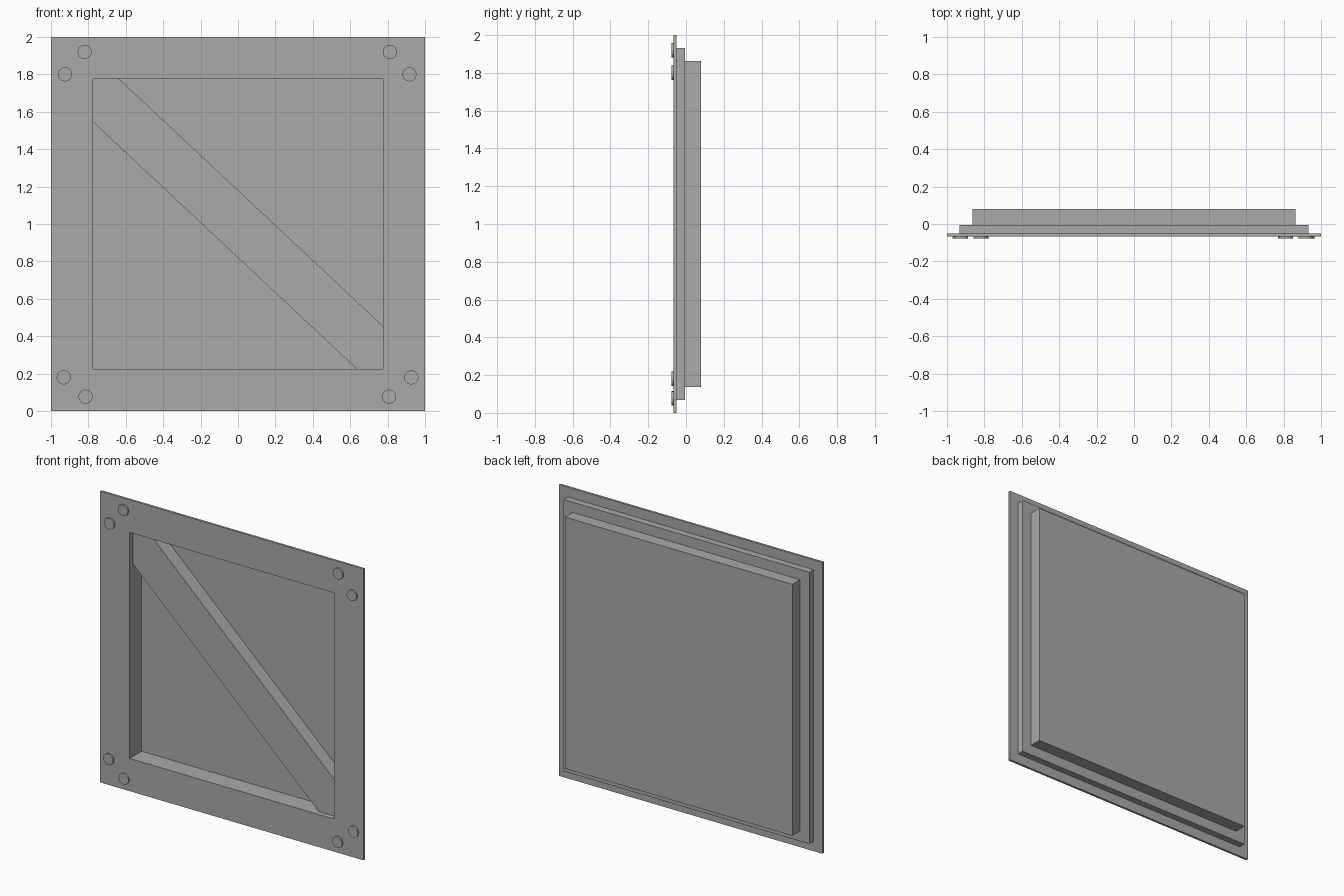
import bpy
import bmesh
from mathutils import Vector

if "Cube" in bpy.data.objects:
    bpy.data.objects.remove(bpy.data.objects["Cube"], do_unlink=True)

grey = bpy.data.materials.new("plain_grey")
grey.use_nodes = True
grey.diffuse_color = (0.4, 0.4, 0.4, 1)
grey.node_tree.nodes["Principled BSDF"].inputs["Base Color"].default_value = (0.4, 0.4, 0.4, 1)

MID_Z = 1.0        # height of the panel centre
OPENING = 0.776    # half size of the front opening
FRONT = -0.067     # front face of the flange
FLOOR = 0.063      # bottom of the recess


def finish(name, bm):
    """Turn a bmesh into a named grey object with outward normals."""
    bmesh.ops.recalc_face_normals(bm, faces=bm.faces)
    mesh = bpy.data.meshes.new(name)
    bm.to_mesh(mesh)
    bm.free()
    mesh.materials.append(grey)
    obj = bpy.data.objects.new(name, mesh)
    bpy.context.collection.objects.link(obj)
    return obj


def square_loft(name, steps):
    """Join square rings given as (half size, y) and cap both ends."""
    bm = bmesh.new()
    rings = [[bm.verts.new((sx * h, y, MID_Z + sz * h))
              for sx, sz in ((-1, -1), (1, -1), (1, 1), (-1, 1))]
             for h, y in steps]
    for a, b in zip(rings, rings[1:]):
        for i in range(4):
            j = (i + 1) % 4
            bm.faces.new((a[i], a[j], b[j], b[i]))
    bm.faces.new(rings[0])
    bm.faces.new(rings[-1])
    return finish(name, bm)


def prism(name, outline, y_front, y_back):
    """Extrude an (x, z) outline from front to back."""
    bm = bmesh.new()
    face = bm.faces.new([bm.verts.new((x, y_front, z)) for x, z in outline])
    out = bmesh.ops.extrude_face_region(bm, geom=[face], use_keep_orig=True)
    moved = [v for v in out["geom"] if isinstance(v, bmesh.types.BMVert)]
    bmesh.ops.translate(bm, verts=moved, vec=Vector((0, y_back - y_front, 0)))
    return finish(name, bm)


# Stepped housing: recess, front flange, collar and rear pan
square_loft("panel_housing", [
    (OPENING, FLOOR), (OPENING, FRONT),
    (1.0, FRONT), (1.0, -0.051),
    (0.933, -0.051), (0.933, -0.005),
    (0.863, -0.005), (0.863, 0.079),
])

# Diagonal brace, trimmed to the recess corners
cut = 0.636
half = [(-OPENING, MID_Z + OPENING), (-cut, MID_Z + OPENING), (OPENING, MID_Z - 0.546)]
other_half = [(-x, 2 * MID_Z - z) for x, z in half]
prism("diagonal_brace", half + other_half, -0.032, FLOOR)

# Bolt heads, two near each corner
bolts = {
    "upper_right": [(-0.82, 1.92), (-0.925, 1.8)],
    "upper_left": [(0.812, 1.92), (0.917, 1.8)],
    "lower_right": [(-0.932, 0.18), (-0.815, 0.077)],
    "lower_left": [(0.927, 0.18), (0.808, 0.077)],
}
for corner, spots in bolts.items():
    for n, (x, z) in enumerate(spots, 1):
        bpy.ops.mesh.primitive_cylinder_add(
            vertices=16, radius=0.038, depth=0.016,
            location=(x, FRONT - 0.003, z), rotation=(1.5708, 0, 0))
        bolt = bpy.context.object
        bolt.name = f"bolt_{corner}_{n}"
        bolt.data.materials.append(grey)
        bpy.ops.object.shade_smooth_by_angle()
